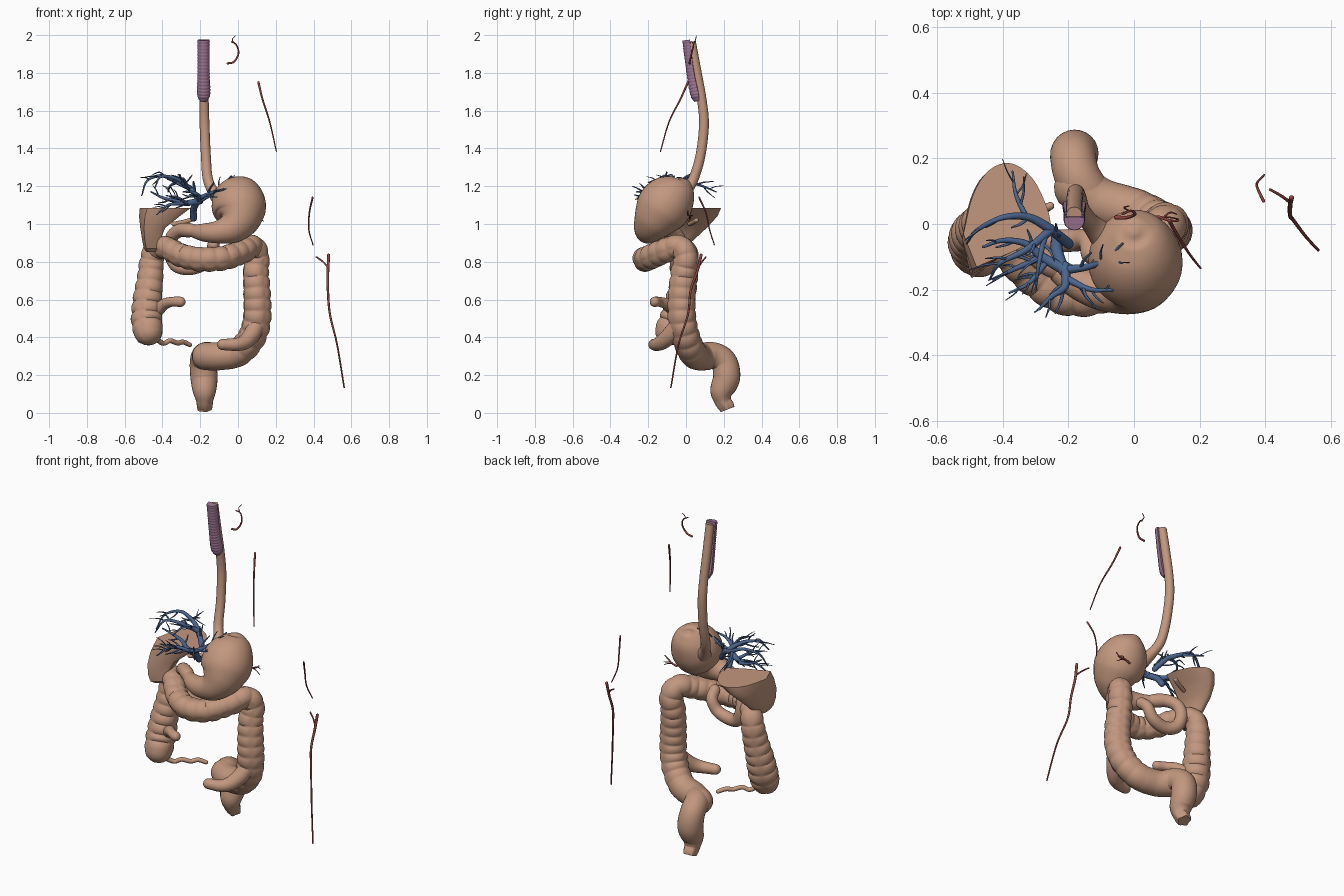
import bpy, bmesh, math, random
from mathutils import Vector

random.seed(4)


def material(name, rgb):
    m = bpy.data.materials.new(name)
    m.diffuse_color = (*rgb, 1)
    return m


TISSUE = material("tissue", (0.54, 0.31, 0.21))
CARTILAGE = material("cartilage", (0.33, 0.17, 0.28))
VEIN = material("vein", (0.07, 0.13, 0.27))
ARTERY = material("artery", (0.28, 0.06, 0.05))


def finish(name, bm, mat, angle=50):
    bmesh.ops.recalc_face_normals(bm, faces=bm.faces[:])
    me = bpy.data.meshes.new(name)
    bm.to_mesh(me)
    bm.free()
    me.materials.append(mat)
    ob = bpy.data.objects.new(name, me)
    bpy.context.collection.objects.link(ob)
    bpy.context.view_layer.objects.active = ob
    ob.select_set(True)
    bpy.ops.object.shade_smooth_by_angle(angle=math.radians(angle))
    ob.select_set(False)
    return ob


def spline(keys, steps):
    """Catmull-Rom through tuples (x, y, z, r)."""
    k = [Vector(p) for p in keys]
    k = [2 * k[0] - k[1]] + k + [2 * k[-1] - k[-2]]
    out = []
    for i in range(1, len(k) - 2):
        a, b, c, d = k[i - 1:i + 3]
        for s in range(steps):
            t = s / steps
            out.append(0.5 * (2 * b + (c - a) * t + (2 * a - 5 * b + 4 * c - d) * t * t
                              + (3 * b - a - 3 * c + d) * t ** 3))
    return out + [k[-2]]


def add_tube(bm, keys, sides=24, steps=8, shape=None, round_ends=(False, False)):
    """Sweep a circle; shape(t, angle) scales the radius."""
    raw = spline(keys, steps)
    pts = [(Vector(p[:3]), max(p[3], 0.0005)) for p in raw]
    t0 = (pts[1][0] - pts[0][0]).normalized()
    t1 = (pts[-1][0] - pts[-2][0]).normalized()
    dome = [math.radians(v) for v in (20, 40, 60, 78)]
    if round_ends[0]:
        p, r = pts[0]
        pts = [(p - t0 * r * math.sin(v), r * math.cos(v)) for v in reversed(dome)] + pts
    if round_ends[1]:
        p, r = pts[-1]
        pts += [(p + t1 * r * math.sin(v), r * math.cos(v)) for v in dome]
    length = [0]
    for i in range(1, len(pts)):
        length.append(length[-1] + (pts[i][0] - pts[i - 1][0]).length)
    n, rings = None, []
    for i, (p, r) in enumerate(pts):
        t = (pts[min(i + 1, len(pts) - 1)][0] - pts[max(i - 1, 0)][0]).normalized()
        if n is None:
            n = Vector((1, 0, 0)) if abs(t.x) < 0.9 else Vector((0, 1, 0))
        n = (n - t * n.dot(t)).normalized()
        b = t.cross(n)
        ring = []
        for s in range(sides):
            a = 2 * math.pi * s / sides
            f = r * (shape(length[i] / length[-1], a) if shape else 1)
            ring.append(bm.verts.new(p + (n * math.cos(a) + b * math.sin(a)) * f))
        rings.append(ring)
    for u, v in zip(rings, rings[1:]):
        for s in range(sides):
            e = (s + 1) % sides
            bm.faces.new((u[s], u[e], v[e], v[s]))
    bm.faces.new(rings[0])
    bm.faces.new(rings[-1])


def tube(name, keys, mat=TISSUE, **kw):
    bm = bmesh.new()
    add_tube(bm, keys, **kw)
    return finish(name, bm, mat)


# windpipe: ringed, flattened at the back
def rings_shape(t, a):
    flat = min(1, 0.3 / max(-math.sin(a), 1e-4)) if math.sin(a) < 0 else 1
    return flat * (0.95 + 0.07 * abs(math.sin(t * math.pi * 19)))


tube("windpipe", [(-.182, .012, 1.975, .032), (-.182, .035, 1.8, .032), (-.182, .057, 1.69, .035),
                  (-.182, .064, 1.65, .02)], CARTILAGE, steps=40, shape=rings_shape)

# gullet
tube("gullet", [(-.182, .028, 1.965, .024), (-.182, .058, 1.8, .025), (-.18, .085, 1.65, .025),
                (-.177, .095, 1.52, .026), (-.17, .076, 1.36, .026), (-.16, .04, 1.24, .027),
                (-.13, .0, 1.17, .03), (-.09, -.04, 1.12, .045)])

# stomach and duodenum
tube("stomach", [(.0, -.02, 1.243, .01), (.0, -.024, 1.227, .06), (.002, -.045, 1.19, .105),
                 (.003, -.085, 1.135, .137), (.004, -.13, 1.075, .142), (-.005, -.168, 1.02, .116),
                 (-.04, -.195, .977, .083), (-.11, -.2, .957, .06), (-.18, -.175, .955, .048),
                 (-.235, -.14, .962, .034)], sides=36)
tube("duodenum", [(-.225, -.145, .962, .03), (-.26, -.12, .967, .038), (-.31, -.08, .965, .036),
                  (-.35, -.04, .93, .034), (-.36, -.02, .86, .034), (-.33, -.03, .785, .036),
                  (-.26, -.05, .765, .036), (-.18, -.05, .79, .034), (-.14, -.05, .85, .032),
                  (-.13, -.09, .89, .032)], round_ends=(False, True))


# large bowel: pouches between three lengthwise bands, fading at the lower end
def pouch(t, a):
    fade = min(1, max(0, (0.9 - t) * 12))
    band = abs(math.sin(1.5 * a)) ** 0.5
    return 0.95 + 0.05 * (1 - fade) + fade * (0.13 * abs(math.sin(t * math.pi * 36)) ** 0.6 - 0.03) * band


tube("large_bowel", [(-.475, -.085, .435, .078), (-.482, -.055, .5, .082), (-.478, -.03, .6, .077),
                     (-.465, -.01, .7, .07), (-.455, .005, .8, .064), (-.435, -.01, .865, .06),
                     (-.38, -.08, .875, .06), (-.3, -.16, .835, .062), (-.2, -.215, .815, .064),
                     (-.08, -.2, .82, .064), (.02, -.12, .855, .064), (.075, -.035, .88, .062),
                     (.1, .0, .83, .064), (.094, -.01, .75, .068), (.1, -.022, .62, .072),
                     (.1, -.02, .5, .074), (.072, 0, .4, .074), (0, .035, .32, .074),
                     (-.1, .065, .3, .074), (-.17, .11, .3, .074)],
     sides=36, steps=18, shape=pouch, round_ends=(True, True))
tube("rectum", [(-.12, .07, .3, .066), (-.17, .14, .305, .07), (-.185, .2, .27, .07),
                (-.18, .215, .19, .072), (-.178, .19, .115, .062), (-.178, .195, .065, .045),
                (-.178, .213, .035, .04), (-.178, .22, .018, .036)],
     shape=lambda t, a: 1 + 0.12 * max(0, t - 0.8) * 5 * math.sin(5 * a))

# small bowel end, looped stub and appendix
tube("small_bowel_end", [(-.43, -.06, .54, .035), (-.39, -.1, .575, .03), (-.35, -.14, .588, .026),
                         (-.305, -.165, .588, .027)], round_ends=(True, True))
tube("bowel_stub", [(.095, -.05, .455, .045), (.07, -.085, .41, .045), (.035, -.125, .375, .04),
                    (-.01, -.155, .362, .034), (-.08, -.17, .362, .03)], round_ends=(True, True))
tube("appendix", [(-.46, -.09, .41, .018), (-.43, -.08, .39, .015), (-.395, -.05, .368, .013),
                  (-.36, -.03, .382, .013), (-.32, 0, .37, .013), (-.29, .03, .375, .013),
                  (-.255, .055, .36, .012)], sides=12, round_ends=(True, True))
tube("bile_duct", [(-.34, .02, 1.0, .012), (-.29, .04, 1.01, .012), (-.255, .055, 1.02, .012)],
     sides=12, round_ends=(True, True))

# liver section: flat top lofted down to a narrow foot; levels give z and x, y ranges
top = spline([(-.52, -.03, 0, 0), (-.49, .09, 0, 0), (-.44, .165, 0, 0), (-.375, .185, 0, 0),
              (-.31, .14, 0, 0), (-.265, .05, 0, 0), (-.25, -.02, 0, 0)], 4)
top += spline([(-.27, -.035, 0, 0), (-.36, -.08, 0, 0), (-.48, -.13, 0, 0)], 3)
bm = bmesh.new()
levels = []
for z, x0, x1, y0, y1 in ((1.085, -.525, -.25, -.13, .185), (1.04, -.528, -.31, -.145, .165),
                          (.98, -.52, -.385, -.16, .11), (.92, -.51, -.41, -.165, .045),
                          (.87, -.5, -.415, -.15, -.01), (.852, -.485, -.43, -.12, -.03)):
    levels.append([bm.verts.new((x0 + (p[0] + .525) / .275 * (x1 - x0),
                                 y0 + (p[1] + .13) / .315 * (y1 - y0), z)) for p in top])
for u, v in zip(levels, levels[1:]):
    for i in range(len(u)):
        j = (i + 1) % len(u)
        bm.faces.new((u[i], u[j], v[j], v[i]))
bm.faces.new(levels[0])
bm.faces.new(levels[-1])
finish("liver_section", bm, TISSUE, 35)


def vessel(name, mat, paths, twigs=0):
    """Tapering branches, with optional side twigs growing from them."""
    bm = bmesh.new()
    for r0, r1, pts in paths:
        m = len(pts) - 1
        keys = [(*p, r0 + (r1 - r0) * i / m) for i, p in enumerate(pts)]
        add_tube(bm, keys, sides=10, steps=6, round_ends=(True, True))
        path = spline(keys, 6)
        for k in range(twigs):
            i = int((0.25 + 0.7 * (k + random.random() * .6) / twigs) * (len(path) - 2))
            p, d = Vector(path[i][:3]), Vector((path[i + 1] - path[i])[:3]).normalized()
            side = Vector([random.uniform(-1, 1) for _ in range(3)])
            side = (side - d * side.dot(d)).normalized()
            L = random.uniform(.05, .09)
            q = p + (d * .7 + side * .8) * L * .5
            e = q + (d * .8 + side * .5) * L * .6
            e.z = min(e.z, 1.26)
            w = min(path[i][3] * .6, .006)
            add_tube(bm, [(*p, w), (*q, w * .8), (*e, w * .4)], sides=8, steps=4)
    return finish(name, bm, mat)


# portal and hepatic veins
vessel("portal_vein", VEIN, [
    (.018, .018, [(-.235, -.04, 1.03), (-.235, -.08, 1.08), (-.215, -.14, 1.12)])])
vessel("portal_branches", VEIN, [
    (.018, .004, [(-.21, -.14, 1.12), (-.28, -.1, 1.11), (-.33, -.06, 1.12), (-.4, -.05, 1.14), (-.46, -.07, 1.17)]),
    (.014, .003, [(-.21, -.14, 1.12), (-.14, -.13, 1.16), (-.09, -.11, 1.2), (-.035, -.06, 1.255)]),
    (.016, .004, [(-.21, -.13, 1.12), (-.21, -.19, 1.15), (-.25, -.22, 1.17), (-.29, -.26, 1.17)]),
    (.012, .003, [(-.2, -.17, 1.14), (-.13, -.2, 1.17), (-.04, -.2, 1.19)]),
    (.011, .003, [(-.28, -.1, 1.11), (-.37, -.14, 1.1), (-.43, -.17, 1.05)]),
    (.01, .003, [(-.27, -.12, 1.11), (-.32, -.18, 1.14), (-.38, -.21, 1.15)])], 4)
vessel("hepatic_veins", VEIN, [
    (.015, .003, [(-.255, -.015, 1.19), (-.32, .02, 1.22), (-.4, .02, 1.255), (-.48, -.02, 1.23), (-.51, -.06, 1.15)]),
    (.014, .003, [(-.255, -.02, 1.19), (-.33, -.08, 1.24), (-.41, -.12, 1.25), (-.44, -.17, 1.19)]),
    (.009, .003, [(-.33, .025, 1.22), (-.36, .09, 1.2), (-.37, .16, 1.17)]),
    (.01, .003, [(-.27, -.03, 1.2), (-.29, -.12, 1.24), (-.3, -.2, 1.22)]),
    (.016, .014, [(-.2, -.06, 1.12), (-.23, -.035, 1.16), (-.255, -.015, 1.19)])], 3)

# thin arteries standing apart
vessel("neck_artery", ARTERY, [
    (.006, .003, [(-.055, .02, 1.85), (-.02, .02, 1.86), (.003, .03, 1.905), (-.01, .04, 1.95), (-.035, .03, 1.965)]),
    (.003, .002, [(-.015, .04, 1.952), (-.03, .05, 1.975), (-.015, .055, 1.995)])])
vessel("shoulder_artery", ARTERY, [
    (.006, .003, [(.108, .01, 1.75), (.13, -.03, 1.66), (.168, -.09, 1.54), (.203, -.135, 1.385)])])
vessel("upper_arm_artery", ARTERY, [
    (.005, .003, [(.395, .07, 1.14), (.378, .105, 1.06), (.375, .125, .97), (.397, .15, .89)])])
vessel("forearm_artery", ARTERY, [
    (.008, .004, [(.48, .08, .835), (.476, .06, .75), (.476, .025, .65), (.487, .01, .52),
                  (.525, -.04, .36), (.562, -.08, .135)]),
    (.005, .004, [(.477, .065, .77), (.45, .085, .8), (.415, .105, .825)])])

# small vessels on the back of the stomach
vessel("spleen_vessels", ARTERY, [
    (.006, .003, [(.05, .02, 1.03), (.08, .02, 1.04), (.11, .01, 1.05), (.135, .01, 1.07)]),
    (.003, .002, [(.08, .02, 1.04), (.11, .02, 1.03), (.135, .015, 1.015)]),
    (.003, .002, [(.09, .02, 1.045), (.11, .035, 1.045), (.13, .03, 1.04)])])
